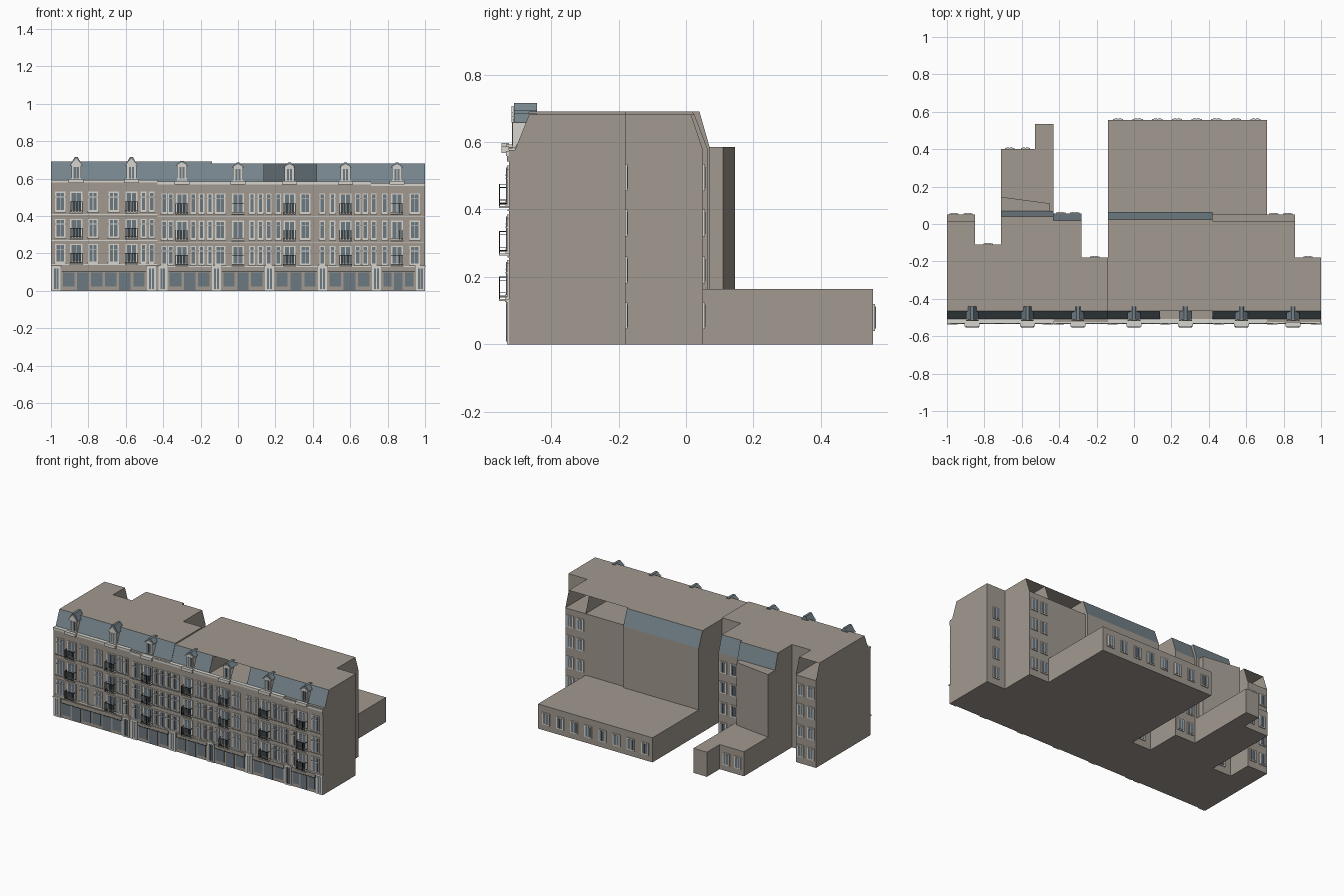
import bpy, bmesh

cube = bpy.data.objects.get("Cube")
if cube:
    bpy.data.objects.remove(cube, do_unlink=True)


def material(name, rgb):
    m = bpy.data.materials.new(name)
    m.use_nodes = True
    m.diffuse_color = (*rgb, 1)
    bsdf = m.node_tree.nodes["Principled BSDF"]
    bsdf.inputs["Base Color"].default_value = (*rgb, 1)
    bsdf.inputs["Roughness"].default_value = 0.9
    return m


STONE = material("beige_stone", (0.36, 0.32, 0.28))
SLATE = material("blue_grey_slate", (0.18, 0.23, 0.26))
GLASS = material("window_glass", (0.15, 0.19, 0.22))
TRIM = material("pale_trim", (0.68, 0.66, 0.61))
IRON = material("dark_iron", (0.03, 0.035, 0.04))

parts = {}


def mesh_of(part, mat):
    if part not in parts:
        parts[part] = (bmesh.new(), mat)
    return parts[part][0]


def face(part, mat, pts):
    bm = mesh_of(part, mat)
    return bm.faces.new([bm.verts.new(p) for p in pts])


def prism(part, mat, pts, offset):
    """Extrude a flat polygon along an offset into a closed solid."""
    bm = mesh_of(part, mat)
    a = [bm.verts.new(p) for p in pts]
    b = [bm.verts.new([c + d for c, d in zip(p, offset)]) for p in pts]
    faces = [bm.faces.new(a), bm.faces.new(b[::-1])]
    for i in range(len(a)):
        j = (i + 1) % len(a)
        faces.append(bm.faces.new((a[j], a[i], b[i], b[j])))
    bmesh.ops.recalc_face_normals(bm, faces=faces)


def box(part, mat, x0, x1, y0, y1, z0, z1):
    prism(part, mat, [(x0, y0, z0), (x1, y0, z0), (x1, y1, z0), (x0, y1, z0)], (0, 0, z1 - z0))


def window(part, x, y, z0, z1, w, side=-1, panes=2, border=0.007):
    """Pale frame with glass panes, on a wall facing side * y."""
    f, g = y + side * 0.006, y + side * 0.008
    box(part + "_frames", TRIM, x - w / 2, x + w / 2, min(y, f), max(y, f), z0, z1)
    step = (w - 2 * border) / panes
    for i in range(panes):
        left = x - w / 2 + border + i * step
        gap = 0.002 if panes > 1 else 0
        box(part + "_glass", GLASS, left + gap, left + step - gap,
            min(y, g), max(y, g), z0 + border, z1 - border)


FRONT, RIDGE_Y = -0.525, -0.465

# Main body and mansard roof: x0, x1, wall back, roof back, back slope, front slope
sections = [
    (-1, -.85, .05, .015, "open", True),
    (-.85, -.71, -.11, -.11, "wall", True),
    (-.71, -.43, .07, .04, "slate", True),
    (-.43, -.28, .055, .02, "slate", True),
    (-.28, -.14, -.18, -.18, "wall", True),
    (-.14, .14, .065, .025, "slate", True),
    (.14, .42, .065, .025, "slate", False),
    (.42, .71, .05, .015, "open", True),
    (.71, .86, .05, .015, "open", True),
    (.86, 1, -.18, -.18, "wall", True),
]
for x0, x1, back, rback, kind, has_front in sections:
    left_half = x1 < -.1
    eave, top = (.585, .69) if left_half else (.577, .681)
    foot = FRONT + .018
    box("main_walls", STONE, x0, x1, FRONT, back, 0, eave)
    face("roof_deck", STONE, [(x0, RIDGE_Y, top), (x1, RIDGE_Y, top), (x1, rback, top), (x0, rback, top)])
    if has_front:
        face("front_mansard", SLATE, [(x0, foot, eave), (x1, foot, eave), (x1, RIDGE_Y, top), (x0, RIDGE_Y, top)])
    if kind != "open":
        name, mat = ("rear_mansard", SLATE) if kind == "slate" else ("rear_upper_wall", STONE)
        face(name, mat, [(x1, back, eave), (x0, back, eave), (x0, rback, top), (x1, rback, top)])
    gable = [(foot, eave), (RIDGE_Y, top), (rback, top), (back, eave)]
    face("roof_gables", STONE, [(x0, y, z) for y, z in gable])
    face("roof_gables", STONE, [(x1, y, z) for y, z in reversed(gable)])

# Rear extensions
LOW = .165
box("rear_hall", STONE, -.14, .71, .04, .555, 0, LOW)
box("rear_annex", STONE, -.71, -.43, .04, .40, 0, LOW)
box("rear_annex_end", STONE, -.53, -.43, .40, .535, 0, LOW)
prism("stair_shaft", STONE, [(-.71, .05, 0), (-.45, .05, 0), (-.45, .11, 0), (-.71, .145, 0)], (0, 0, .585))

# Rear windows
floors_back = [.045, .18, .32, .455]
for xa, xb, y, cols in [(-1, -.85, .05, 2), (-.85, -.71, -.11, 1), (-.43, -.28, .055, 2),
                        (-.28, -.14, -.18, 1), (.71, .86, .05, 2), (.86, 1, -.18, 1)]:
    for c in range(cols):
        x = xa + (xb - xa) * (c + .5) / cols
        for z in floors_back:
            window("rear_window", x, y, z, z + .08, .05, 1)
for i in range(8):
    window("hall_window", -.085 + i * .105, .555, .04, .12, .055, 1)
for x in (-.665, -.58):
    window("annex_window", x, .40, .04, .12, .05, 1)

# Front windows on three storeys
bays = [-.865, -.57, -.30, 0, .275, .575, .85]
medium = [-.95, -.775, -.665, -.095, .36, .945]
narrow = [-.505, -.462, -.395, -.36, -.24, -.195, -.15, .075, .12, .165, .215,
          .45, .505, .64, .68, .725, .785]
storeys = [(.15, .25), (.285, .385), (.425, .53)]
for z0, z1 in storeys:
    for x in bays + medium + narrow:
        drop = 0 if x < -.43 else .01
        w = .065 if x in bays else .055 if x in medium else .03
        panes = 1 if x in narrow else 2
        a, b = z0 - drop, z1 - drop
        window("front_window", x, FRONT, a, b, w, -1, panes, .006)
        if x not in bays:
            box("window_sills", TRIM, x - w / 2 - .004, x + w / 2 + .004, FRONT - .01, FRONT, a - .006, a)
            box("window_transoms", TRIM, x - w / 2, x + w / 2, FRONT - .01, FRONT, b - .03, b - .026)

# Balconies with iron railings
for z0, z1 in storeys:
    for x in bays:
        z = z0 - (.005 if x < -.43 else .015)
        y, h, r = FRONT - .028, .055, .0012
        l, e = x - .032, x + .032
        box("balcony_slabs", TRIM, l - .003, e + .003, y - .001, FRONT, z - .006, z)
        for k in (.008, h):
            box("balcony_rails", IRON, l, e, y - r, y + r, z + k - r, z + k + r)
            for sx in (l, e):
                box("balcony_rails", IRON, sx - r, sx + r, y, FRONT, z + k - r, z + k + r)
        for i in range(9):
            bx = l + (e - l) * i / 8
            box("balcony_rails", IRON, bx - r, bx + r, y - r, y + r, z, z + h)

# Cornice and string courses
for x0, x1, z in [(-1, -.43, .585), (-.43, .14, .575), (.14, .71, .575), (.71, 1, .565)]:
    box("cornice", TRIM, x0, x1, FRONT - .008, FRONT + .018, z - .006, z + .008)
    box("cornice_moulding", STONE, x0, x1, FRONT - .005, FRONT, z - .022, z - .006)
    drop = 0 if x1 < -.4 else .01
    for zz in (.408, .27, .14):
        box("string_courses", TRIM, x0, x1, FRONT - .004, FRONT, zz - drop - .003, zz - drop + .002)
for x in bays:
    z = .585 if x < -.43 else .575
    box("cornice_brackets", TRIM, x - .04, x + .04, FRONT - .022, FRONT, z - .008, z + .012)

# Shopfronts between pale framed doors
doors = [-.972, -.462, -.402, -.115, .168, .452, .74, .975]
for x in doors:
    window("shop_door", x, FRONT, 0, .128, .048, -1, 2, .009)
    box("door_hoods", TRIM, x - .028, x + .028, FRONT - .012, FRONT, .126, .134)
for a, b in zip(doors, doors[1:]):
    lo, hi = a + .03, b - .03
    if hi - lo < .1:
        continue
    n = max(3, round((hi - lo) / .08))
    step = (hi - lo) / n
    box("shop_fascias", STONE, lo, hi, FRONT - .008, FRONT, .104, .128)
    box("shop_fascia_lines", IRON, lo, hi, FRONT - .009, FRONT, .102, .105)
    for i in range(n):
        px = lo + i * step
        low = 0.004 if i % 3 == 1 else .022
        box("shop_windows", GLASS, px + .007, px + step - .007, FRONT - .004, FRONT, low, .098)

# Dormers
for i, x in enumerate(bays):
    base = .59 if i < 3 else .58
    wall, peak = base + .078, base + (.125 if i < 2 else .105)
    y0, y1, w = -.508, -.44, .026
    side = [(x - w, y0, base), (x - w, y0, wall), (x - w, RIDGE_Y, wall)]
    prism("dormer_walls", TRIM, side, (2 * w, 0, 0))
    window("dormer_window", x, y0, base + .003, wall, 2 * w - .006, -1, 2, .007)
    o = w + .008
    prism("dormer_roofs", SLATE, [(x - o, y0 - .002, wall), (x + o, y0 - .002, wall),
                                  (x + .008, y0 - .002, peak), (x - .008, y0 - .002, peak)],
          (0, y1 - y0, 0))
    prism("dormer_pediments", TRIM, [(x - o, y0 - .004, wall), (x + o, y0 - .004, wall),
                                     (x, y0 - .004, peak - .008)], (0, -.006, 0))

for name, (bm, mat) in parts.items():
    me = bpy.data.meshes.new(name)
    bm.to_mesh(me)
    bm.free()
    me.materials.append(mat)
    bpy.context.scene.collection.objects.link(bpy.data.objects.new(name, me))
